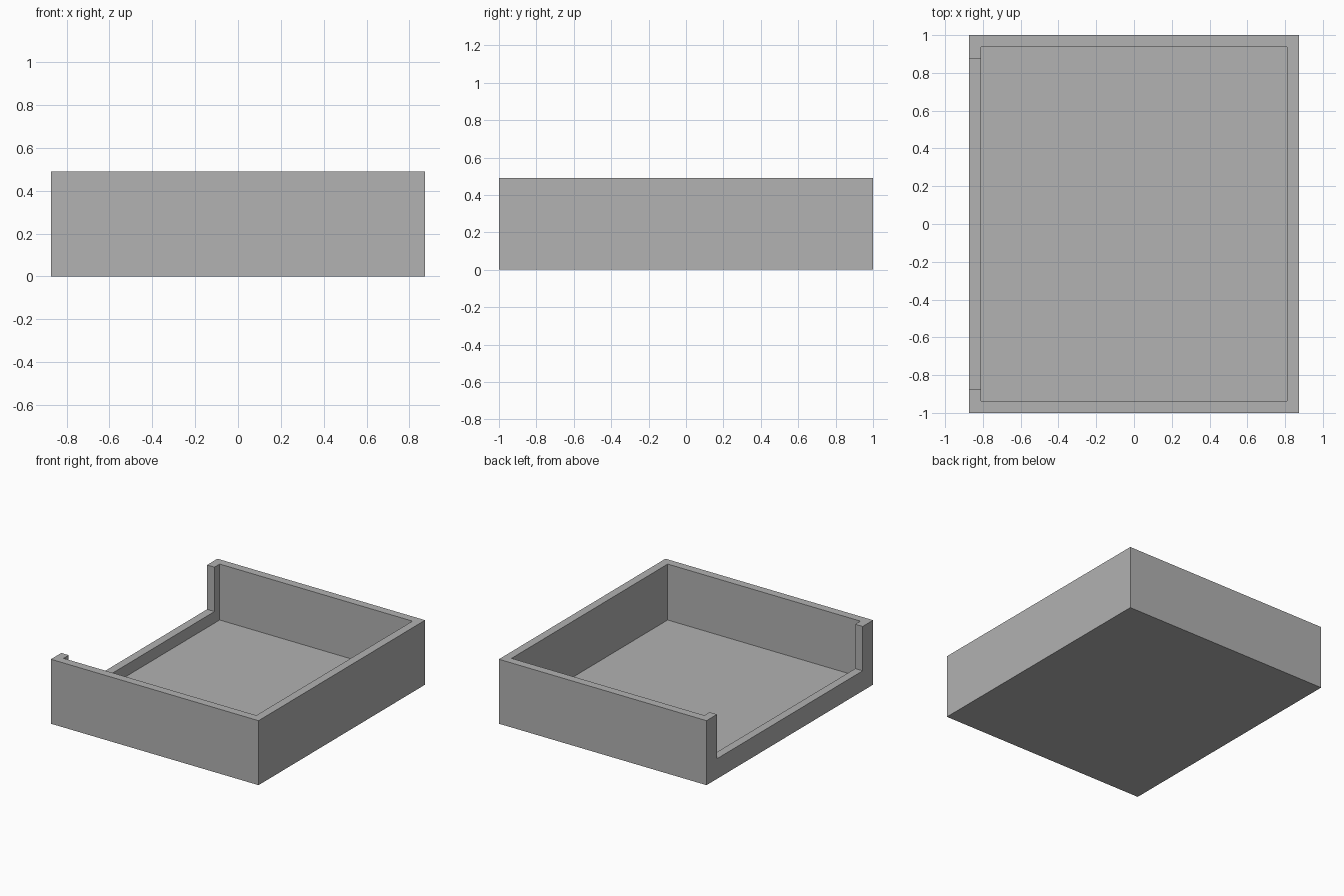
import bpy

default = bpy.data.objects.get("Cube")
if default:
    bpy.data.objects.remove(default, do_unlink=True)

# Overall sizes
HALF_X, HALF_Y, HEIGHT = 0.873, 1.0, 0.49
WALL, FLOOR = 0.0625, 0.065
SILL, NOTCH_HALF = 0.153, 0.875
OVER = 0.2  # how far cutters reach past the outside

grey = bpy.data.materials.new("plain grey")
grey.use_nodes = True
colour = (0.445, 0.445, 0.445, 1)
grey.diffuse_color = colour
grey.node_tree.nodes["Principled BSDF"].inputs["Base Color"].default_value = colour


def box(name, low, high):
    """Box spanning two opposite corners."""
    centre = [(a + b) / 2 for a, b in zip(low, high)]
    bpy.ops.mesh.primitive_cube_add(size=1, location=centre)
    obj = bpy.context.object
    obj.name = obj.data.name = name
    obj.scale = [b - a for a, b in zip(low, high)]
    bpy.ops.object.transform_apply(location=True, rotation=False, scale=True)
    obj.data.materials.append(grey)
    return obj


def carve(target, cutter):
    """Subtract the cutter from the target, then discard it."""
    cutter.hide_render = True
    mod = target.modifiers.new(cutter.name, "BOOLEAN")
    mod.operation = "DIFFERENCE"
    mod.solver = "EXACT"
    mod.object = cutter
    bpy.context.view_layer.objects.active = target
    bpy.ops.object.modifier_apply(modifier=mod.name)
    bpy.data.objects.remove(cutter, do_unlink=True)


# Solid block that becomes the open tray
tray = box("open_tray", (-HALF_X, -HALF_Y, 0), (HALF_X, HALF_Y, HEIGHT))

# Hollow interior, leaving the floor and four walls
inner_x, inner_y = HALF_X - WALL, HALF_Y - WALL
carve(tray, box("cavity_cutter", (-inner_x, -inner_y, FLOOR),
                (inner_x, inner_y, HEIGHT + OVER)))

# Wide opening in one side wall, leaving a low sill and two corner returns
carve(tray, box("opening_cutter", (-HALF_X - OVER, -NOTCH_HALF, SILL),
                (-inner_x + OVER, NOTCH_HALF, HEIGHT + OVER)))
